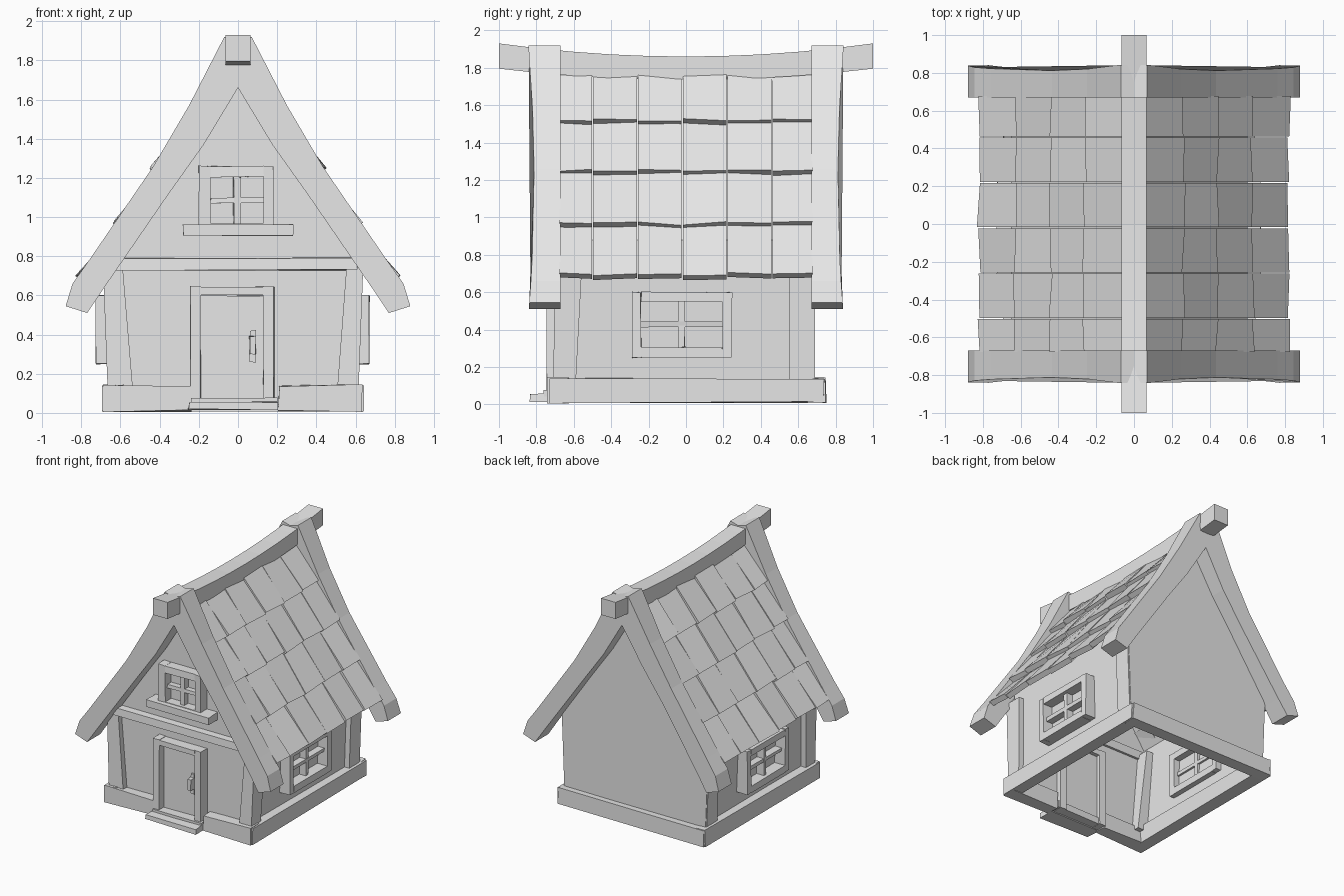
import bpy, bmesh, random
from mathutils import Vector

random.seed(4)
cube = bpy.data.objects.get("Cube")
if cube:
    bpy.data.objects.remove(cube)

grey = bpy.data.materials.new("plain_grey")
grey.use_nodes = True
GREY = (0.8, 0.8, 0.8, 1)
grey.diffuse_color = GREY
grey.node_tree.nodes["Principled BSDF"].inputs["Base Color"].default_value = GREY


def finish(name, bm):
    bmesh.ops.recalc_face_normals(bm, faces=bm.faces)
    mesh = bpy.data.meshes.new(name)
    bm.to_mesh(mesh)
    bm.free()
    mesh.materials.append(grey)
    obj = bpy.data.objects.new(name, mesh)
    bpy.context.collection.objects.link(obj)
    return obj


def loft(name, ring_a, ring_b, open_floor=False):
    """Solid between two matching rings of points."""
    bm = bmesh.new()
    a = [bm.verts.new(p) for p in ring_a]
    b = [bm.verts.new(p) for p in ring_b]
    bm.faces.new(a)
    bm.faces.new(b[::-1])
    n = len(a)
    for i in range(n):
        j = (i + 1) % n
        bm.faces.new((a[i], b[i], b[j], a[j]))
    bmesh.ops.recalc_face_normals(bm, faces=bm.faces)
    if open_floor:
        floor = [f for f in bm.faces if f.normal.z < -0.9]
        bmesh.ops.delete(bm, geom=floor, context='FACES_ONLY')
    return finish(name, bm)


def rect(x, y, z):
    return [(x[0], y[0], z), (x[1], y[0], z), (x[1], y[1], z), (x[0], y[1], z)]


def box(name, x, y, z, wobble=0.0):
    def shake(ring):
        return [tuple(c + random.uniform(-wobble, wobble) for c in p) for p in ring]
    return loft(name, shake(rect(x, y, z[0])), shake(rect(x, y, z[1])))


def panel(name, facing, u, z, d):
    """Box on a wall: u runs along the wall, d is distance out from the centre."""
    if facing == "front":
        return box(name, u, (-d[1], -d[0]), z, 0.003)
    s = 1 if facing == "left" else -1
    return box(name, sorted((s * d[0], s * d[1])), u, z, 0.003)


def window(name, facing, outer_u, outer_z, inner_u, inner_z, wall, out):
    depth = (wall - 0.05, out)
    panel(name + "_frame_side_a", facing, (outer_u[0], inner_u[0]), outer_z, depth)
    panel(name + "_frame_side_b", facing, (inner_u[1], outer_u[1]), outer_z, depth)
    panel(name + "_frame_top", facing, inner_u, (inner_z[1], outer_z[1]), depth)
    panel(name + "_frame_bottom", facing, inner_u, (outer_z[0], inner_z[0]), depth)
    mid_u, mid_z = sum(inner_u) / 2, sum(inner_z) / 2
    bar = (wall - 0.02, out - 0.03)
    panel(name + "_upright_bar", facing, (mid_u - 0.018, mid_u + 0.018), inner_z, bar)
    panel(name + "_cross_bar", facing, inner_u, (mid_z - 0.014, mid_z + 0.014), bar)


# House body, open underneath, and the wider back wall
def house_profile(grow):
    return [(-0.62 - grow, 0.04), (0.57 + grow, 0.04), (0.60 + grow, 0.88 - grow),
            (0.21, 1.48), (0.05, 1.75), (-0.05, 1.75), (-0.21, 1.48), (-0.65 - grow, 0.82 - grow)]


for name, grow, y0, y1 in (("house_body", 0, -0.66, 0.67), ("back_wall", 0.035, 0.66, 0.69)):
    ring = house_profile(grow)
    loft(name, [(x, y0, z) for x, z in ring], [(x, y1, z) for x, z in ring], True)

# Foundation beams, with a gap at the door
foundation = {
    "foundation_right": ((-0.69, -0.59), (-0.73, 0.74)),
    "foundation_left": ((0.54, 0.64), (-0.73, 0.74)),
    "foundation_back": ((-0.68, 0.63), (0.65, 0.75)),
    "foundation_front_right": ((-0.685, -0.24), (-0.74, -0.63)),
    "foundation_front_left": ((0.21, 0.635), (-0.74, -0.63)),
}
for name, (x, y) in foundation.items():
    box(name, x, y, (0.01, 0.14), 0.006)

# Leaning corner posts
for side, x_low, x_high in (("right", (-0.665, -0.535), (-0.69, -0.59)),
                            ("left", (0.505, 0.615), (0.555, 0.64))):
    for end, y_low, y_high in (("front", (-0.71, -0.59), (-0.70, -0.555)),
                               ("back", (0.55, 0.685), (0.55, 0.685))):
        loft(f"corner_post_{side}_{end}", rect(x_low, y_low, 0.1), rect(x_high, y_high, 0.76))

# Beam across the front
box("front_beam", (-0.65, 0.61), (-0.72, -0.64), (0.73, 0.79), 0.004)

# Door, frame, handle and step
panel("door_leaf", "front", (-0.19, 0.13), (0.07, 0.6), (0.65, 0.68))
panel("door_frame_right", "front", (-0.245, -0.19), (0.02, 0.645), (0.62, 0.745))
panel("door_frame_left", "front", (0.13, 0.185), (0.02, 0.645), (0.62, 0.745))
panel("door_frame_top", "front", (-0.19, 0.13), (0.6, 0.645), (0.62, 0.745))
panel("door_handle_plate", "front", (0.06, 0.09), (0.26, 0.42), (0.67, 0.695))
panel("door_handle", "front", (0.06, 0.09), (0.30, 0.39), (0.69, 0.735))
box("door_sill", (-0.24, 0.2), (-0.76, -0.63), (0.02, 0.075), 0.003)
box("door_step", (-0.25, 0.2), (-0.835, -0.70), (0.015, 0.058), 0.006)

# Windows
window("gable_window", "front", (-0.20, 0.18), (0.95, 1.26), (-0.14, 0.13), (0.965, 1.205), 0.66, 0.74)
panel("gable_window_sill", "front", (-0.28, 0.28), (0.905, 0.965), (0.65, 0.78))
for facing, wall, out in (("right", 0.635, 0.725), ("left", 0.585, 0.67)):
    window(facing + "_window", facing, (-0.29, 0.245), (0.25, 0.6), (-0.24, 0.195), (0.305, 0.55), wall, out)

# Sloping gable boards
board = [(0, 1.90), (0.07, 1.92), (0.25, 1.57), (0.435, 1.255), (0.76, 0.78), (0.845, 0.66),
         (0.88, 0.545), (0.77, 0.51), (0.69, 0.63), (0.36, 1.11), (0.175, 1.37), (0, 1.66)]


def board_face(z):
    return 0.812 + 0.06 * (z - 1.2) ** 2


for end, ys in (("front", -1), ("back", 1)):
    for side, xs in (("left", 1), ("right", -1)):
        loft(f"gable_board_{end}_{side}",
             [(xs * x, ys * 0.67, z) for x, z in board],
             [(xs * x, ys * board_face(z), z) for x, z in board])

# Sagging ridge beam
steps = [i / 5 - 1 for i in range(11)]
ridge = [(y, 1.86 + 0.07 * y * y) for y in steps]
ridge += [(y, 1.735 + 0.06 * y * y) for y in reversed(steps)]
loft("ridge_beam", [(-0.065, y, z) for y, z in ridge], [(0.065, y, z) for y, z in ridge])

# Overlapping roof tiles
rows = [(0.82, 0.70), (0.63, 0.97), (0.445, 1.25), (0.265, 1.52), (0.09, 1.77)]
columns = [-0.68, -0.50, -0.26, -0.02, 0.22, 0.46, 0.68]
for side, xs in (("left", 1), ("right", -1)):
    out = Vector((0.82 * xs, 0, 0.57))
    for r in range(4):
        low = Vector((rows[r][0] * xs, 0, rows[r][1]))
        high = Vector((rows[r + 1][0] * xs, 0, rows[r + 1][1]))
        slope = (low - high).normalized()
        for c in range(6):
            y0, y1 = columns[c] + 0.003, columns[c + 1] - 0.003
            corners = []
            for base, y, sink in ((low, y0, 0), (low, y1, 0), (high, y1, 0.035), (high, y0, 0.035)):
                lift = random.uniform(-0.012, 0.01) - sink
                slide = random.uniform(-0.008, 0.008) if sink == 0 else -0.02
                corners.append(base + out * lift + slope * slide + Vector((0, y, 0)))
            loft(f"roof_tile_{side}_{r + 1}_{c + 1}", corners, [p - out * 0.042 for p in corners])
